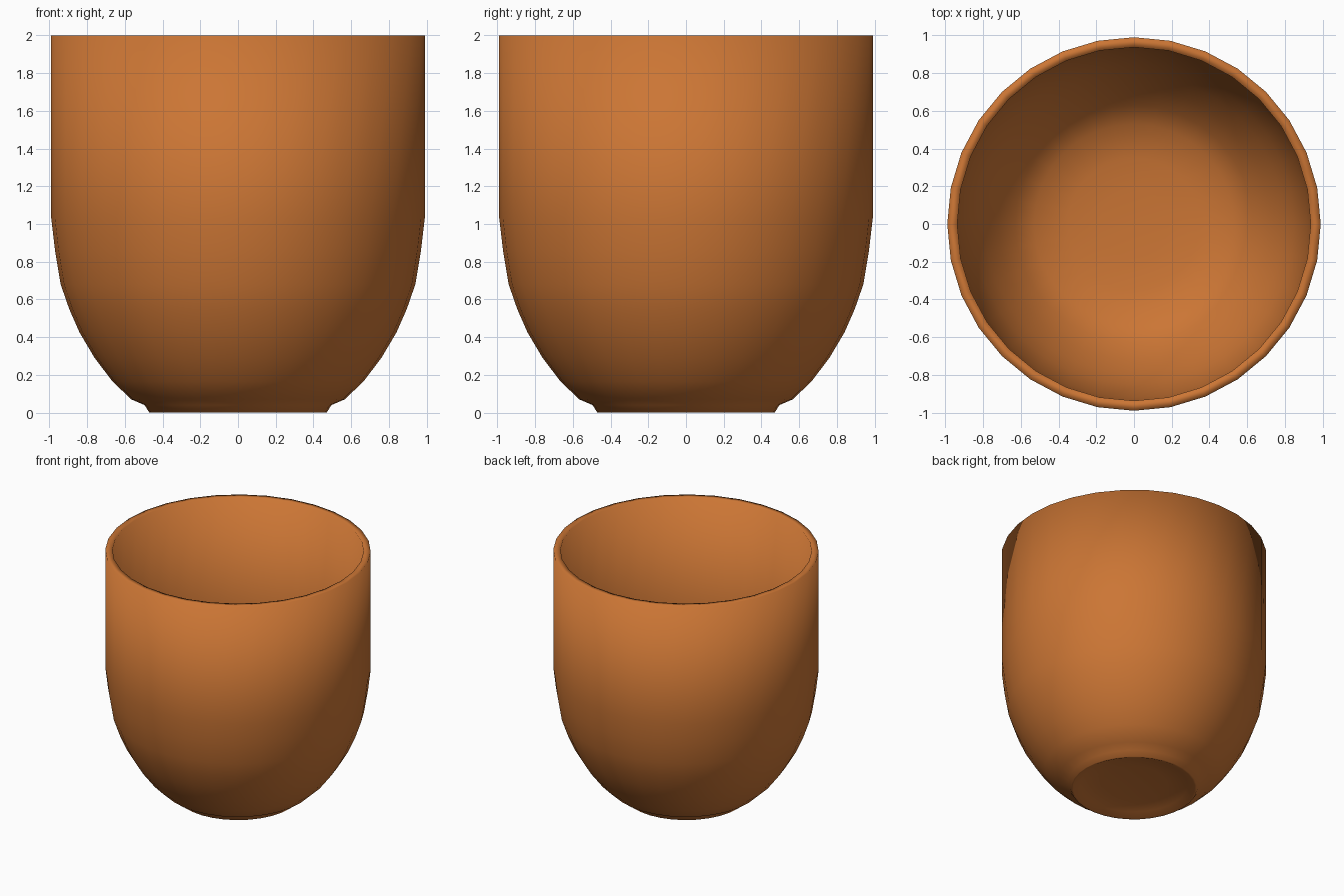
import bpy, bmesh
from math import cos, sin, tau

if "Cube" in bpy.data.objects:
    bpy.data.objects.remove(bpy.data.objects["Cube"])

SIDES = 32


def lathe(name, profile, mat):
    """Revolve an (r, z) profile around z; r = 0 ends close to a pole."""
    bm = bmesh.new()
    rings = []
    for r, z in profile:
        if r == 0:
            rings.append([bm.verts.new((0, 0, z))] * SIDES)
        else:
            rings.append([bm.verts.new((r * cos(tau * i / SIDES), r * sin(tau * i / SIDES), z))
                          for i in range(SIDES)])
    for a, b in zip(rings, rings[1:]):
        for i in range(SIDES):
            j = (i + 1) % SIDES
            bm.faces.new(list(dict.fromkeys((a[i], a[j], b[j], b[i]))))
    bmesh.ops.recalc_face_normals(bm, faces=bm.faces)
    for f in bm.faces:
        f.smooth = True
    mesh = bpy.data.meshes.new(name)
    bm.to_mesh(mesh)
    bm.free()
    mesh.materials.append(mat)
    obj = bpy.data.objects.new(name, mesh)
    bpy.context.collection.objects.link(obj)
    return obj


clay = bpy.data.materials.new("terracotta")
clay.diffuse_color = (0.6, 0.18, 0.035, 1)
clay.use_nodes = True
clay.node_tree.nodes["Principled BSDF"].inputs["Base Color"].default_value = clay.diffuse_color

# Shallow recess under the foot
recess = [(0, 0.05), (0.25, 0.04), (0.40, 0.025), (0.455, 0.0)]
# Foot ring and outer wall
outer = [(0.47, 0.0), (0.495, 0.04), (0.565, 0.07), (0.665, 0.165), (0.76, 0.29),
         (0.84, 0.425), (0.895, 0.55), (0.94, 0.68), (0.97, 0.86), (0.99, 1.03), (0.99, 2.0)]
# Rim, inner wall and bowl floor
inner = [(0.937, 2.0), (0.937, 1.03), (0.92, 0.87), (0.89, 0.70), (0.85, 0.57), (0.795, 0.45),
         (0.72, 0.325), (0.63, 0.21), (0.53, 0.13), (0.35, 0.09), (0.18, 0.08), (0, 0.075)]

lathe("cup", recess + outer + inner, clay)
